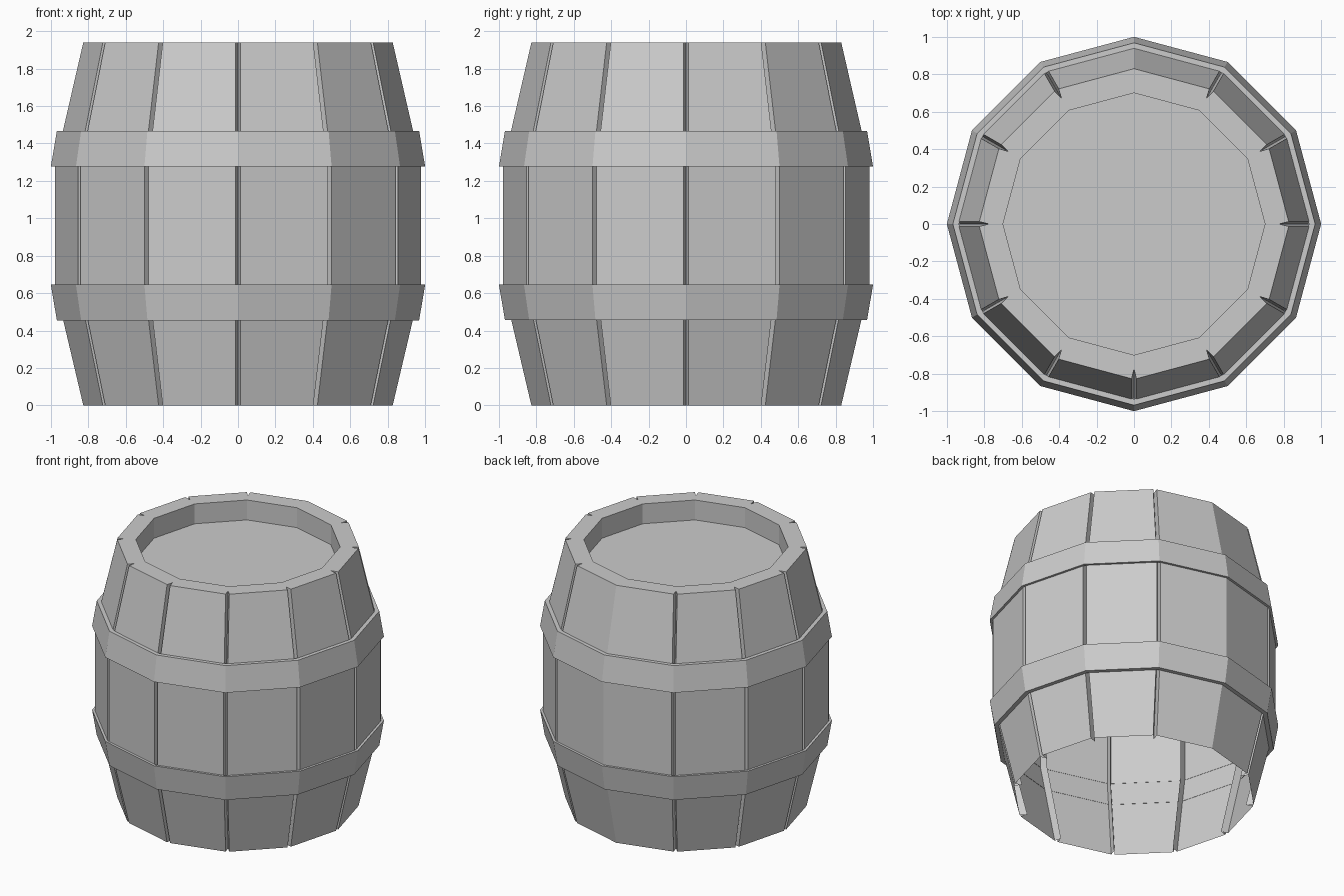
import bpy, bmesh
from math import sin, cos, pi
from mathutils import Vector

if "Cube" in bpy.data.objects:
    bpy.data.objects.remove(bpy.data.objects["Cube"])

N = 12
TOP = 1.94
STAVE_PROFILE = [(0.83, 0), (0.982, 0.645), (0.982, 1.28), (0.83, TOP)]
RIM_R, LID_Z = 0.70, 1.79
GAP, DEPTH = 0.013, 0.055


def pt(i, r, z):
    a = 2 * pi * i / N
    return Vector((r * cos(a), r * sin(a), z))


def finish(name, bm):
    bmesh.ops.remove_doubles(bm, verts=bm.verts, dist=1e-4)
    bmesh.ops.recalc_face_normals(bm, faces=bm.faces)
    mesh = bpy.data.meshes.new(name)
    bm.to_mesh(mesh)
    bm.free()
    obj = bpy.data.objects.new(name, mesh)
    bpy.context.collection.objects.link(obj)
    return obj


def face(bm, pts):
    bm.faces.new([bm.verts.new(p) for p in pts])


def ring_band(bm, profile, closed=False):
    pairs = list(zip(profile, profile[1:] + profile[:1]))
    for (r0, z0), (r1, z1) in pairs if closed else pairs[:-1]:
        for i in range(N):
            face(bm, [pt(i, r0, z0), pt(i + 1, r0, z0), pt(i + 1, r1, z1), pt(i, r1, z1)])


# Staves: flat panels with V grooves at the corners, one joint left closed at the back
def stave_points(i, r, z):
    a, b = pt(i, r, z), pt(i + 1, r, z)
    d = (b - a).normalized() * GAP
    grooved = [k % N != 3 for k in (i, i + 1)]
    ga = pt(i, r - DEPTH * grooved[0], z)
    gb = pt(i + 1, r - DEPTH * grooved[1], z)
    row = [ga, a + d * grooved[0], b - d * grooved[1], gb]
    if not grooved[0]:
        row.pop(0)
    if not grooved[1]:
        row.pop()
    return row


bm = bmesh.new()
for i in range(N):
    rows = [stave_points(i, r, z) for r, z in STAVE_PROFILE]
    for lo, hi in zip(rows, rows[1:]):
        for k in range(len(lo) - 1):
            face(bm, [lo[k], lo[k + 1], hi[k + 1], hi[k]])
    # Top rim section of this stave
    face(bm, rows[-1] + [pt(i + 1, RIM_R, TOP), pt(i, RIM_R, TOP)])
# Inner wall of the rim
ring_band(bm, [(RIM_R, TOP), (RIM_R, LID_Z)])
finish("staves", bm)

# Recessed lid (the underside of the barrel is open)
bm = bmesh.new()
face(bm, [pt(i, RIM_R, LID_Z) for i in range(N)])
lid = finish("lid", bm)

# Hoops, mirrored about mid height
for name, flip in (("lower_hoop", False), ("upper_hoop", True)):
    prof = [(0.935, 0.455), (0.968, 0.455), (1.0, 0.645), (0.98, 0.645)]
    if flip:
        prof = [(r, 1.922 - z) for r, z in prof]
    bm = bmesh.new()
    ring_band(bm, prof)
    finish(name, bm)
